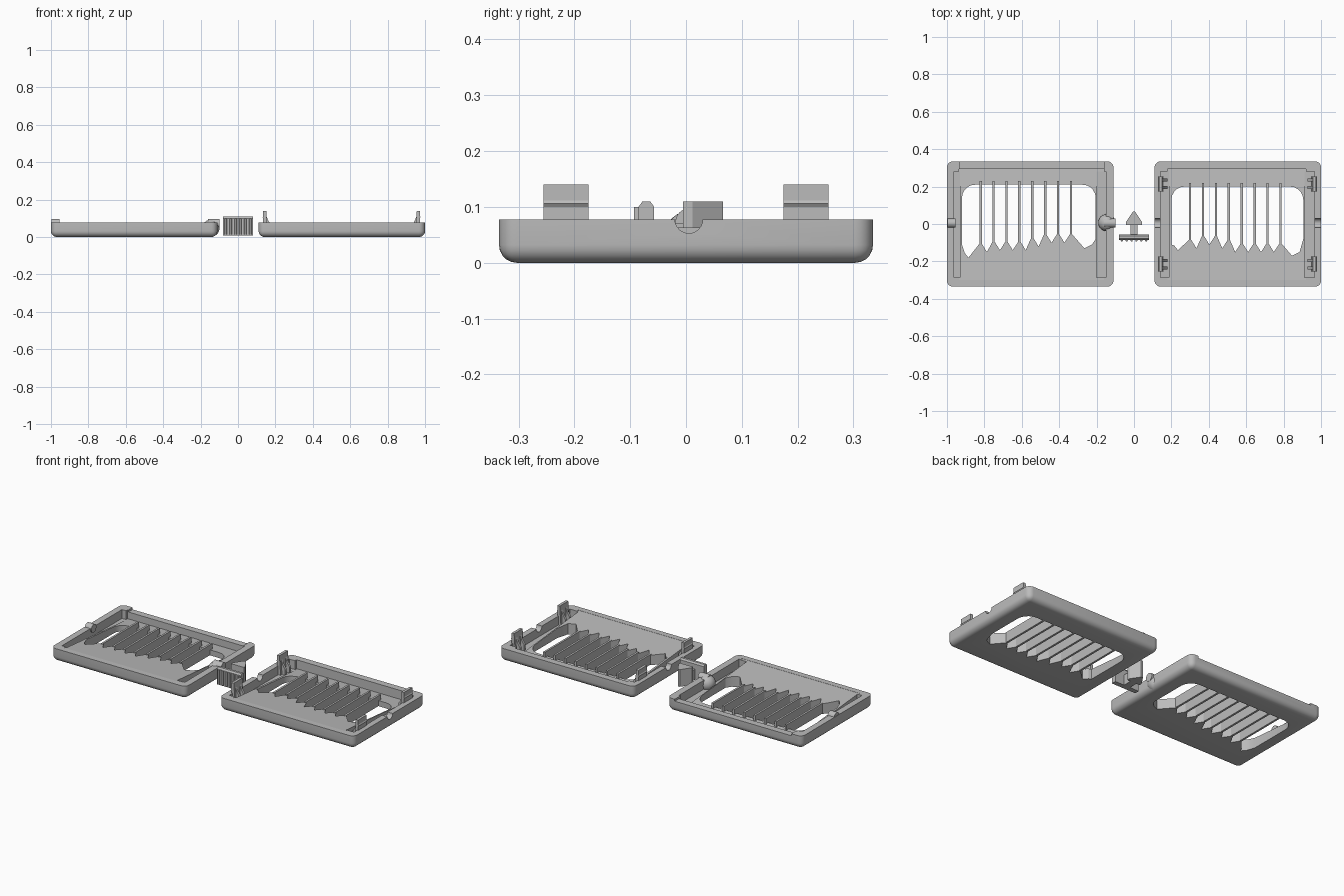
import bpy, bmesh, math
from mathutils import Matrix, Vector

if "Cube" in bpy.data.objects:
    bpy.data.objects.remove(bpy.data.objects["Cube"], do_unlink=True)

grey = bpy.data.materials.new("plain_grey")
grey.use_nodes = True
grey.diffuse_color = (0.5, 0.5, 0.5, 1)
grey.node_tree.nodes["Principled BSDF"].inputs["Base Color"].default_value = (0.5, 0.5, 0.5, 1)


def finish(name, bm):
    bmesh.ops.recalc_face_normals(bm, faces=bm.faces)
    mesh = bpy.data.meshes.new(name)
    bm.to_mesh(mesh)
    bm.free()
    mesh.materials.append(grey)
    ob = bpy.data.objects.new(name, mesh)
    bpy.context.scene.collection.objects.link(ob)
    return ob


def prism(name, outline, axis, lo, hi):
    """Extrude a 2D outline along x, y or z."""
    def place(p, t):
        return {"x": (t, *p), "y": (p[0], t, p[1]), "z": (*p, t)}[axis]
    bm = bmesh.new()
    face = bm.faces.new([bm.verts.new(place(p, lo)) for p in outline])
    out = bmesh.ops.extrude_face_region(bm, geom=[face])["geom"]
    shift = Vector(place((0, 0), hi - lo))
    bmesh.ops.translate(bm, vec=shift, verts=[v for v in out if isinstance(v, bmesh.types.BMVert)])
    return finish(name, bm)


def box(name, x0, x1, y0, y1, z0, z1):
    return prism(name, [(x0, y0), (x1, y0), (x1, y1), (x0, y1)], "z", z0, z1)


def rod(name, x0, x1, y, z, r):
    ring = [(y + r * math.cos(a), z + r * math.sin(a)) for a in (math.tau * i / 24 for i in range(24))]
    return prism(name, ring, "x", x0, x1)


def cut(target, cutter):
    cutter.hide_render = True
    mod = target.modifiers.new("cut", "BOOLEAN")
    mod.operation, mod.solver, mod.object = "DIFFERENCE", "EXACT", cutter
    bpy.context.view_layer.objects.active = target
    bpy.ops.object.modifier_apply(modifier=mod.name)
    bpy.data.objects.remove(cutter, do_unlink=True)


def smooth(ob, angle=30):
    bpy.ops.object.select_all(action="DESELECT")
    ob.select_set(True)
    bpy.context.view_layer.objects.active = ob
    bpy.ops.object.shade_smooth_by_angle(angle=math.radians(angle))


RIM = 0.078


def tray_body(name, x0, x1):
    """Block with rounded sides and underside and a sharp rim."""
    bm = bmesh.new()
    size = Matrix.Diagonal((x1 - x0, 0.67, RIM, 1))
    bmesh.ops.create_cube(bm, size=1, matrix=Matrix.Translation(((x0 + x1) / 2, 0, RIM / 2)) @ size)
    edges = [e for e in bm.edges if min(v.co.z for v in e.verts) < 0.01]
    bmesh.ops.bevel(bm, geom=edges, offset=0.032, segments=5, profile=0.5, affect="EDGES")
    return finish(name, bm)


def window_outline(x0, x1, top, ribs, troughs):
    """Rounded at the back, a saw-tooth edge at the front."""
    r = 0.07
    pts = []
    for cx, start in ((x1 - r, 0), (x0 + r, 90)):
        for i in range(6):
            a = math.radians(start + 18 * i)
            pts.append((cx + r * math.cos(a), top - r + r * math.sin(a)))
    pts += [(x0, -0.11), (x0 + 0.015, troughs[0] + 0.025), (x0 + 0.035, troughs[0])]
    for i, x in enumerate(ribs):
        if i:
            pts.append((x - 0.035, troughs[i]))
        peak = max(troughs[i], troughs[i + 1]) + 0.045
        pts += [(x - 0.006, peak), (x + 0.006, peak)]
    pts += [(x1 - 0.06, troughs[-1]), (x1 - 0.02, troughs[-1] + 0.02), (x1, -0.08)]
    return pts


def make_tray(side, x0, x1, cavity, channels, window, top, first_rib, troughs):
    tray = tray_body(side + "_tray", x0, x1)
    # sloping floor that rises to the front rim
    slope = [(0.295, 0.025), (0.295, 0.2), (-0.3, 0.2), (-0.3, RIM - 0.001)]
    cut(tray, prism("floor_cutter", slope, "x", *cavity))
    for a, b in channels:
        cut(tray, box("channel_cutter", a, b, -0.285, 0.28, 0.025, 0.2))
    ribs = [first_rib + 0.069 * i for i in range(8)]
    cut(tray, prism("window_cutter", window_outline(*window, top, ribs, troughs), "z", -0.1, 0.2))
    for i, x in enumerate(ribs):
        front = max(troughs[i], troughs[i + 1]) + 0.035
        box(f"{side}_rib_{i + 1}", x - 0.006, x + 0.006, front, top + 0.02, 0.002, 0.063)
    return tray


right_tray = make_tray("right", -1, -0.11, (-0.935, -0.16), [(-0.962, -0.93), (-0.2, -0.15)],
                       (-0.92, -0.205), 0.21, -0.82,
                       [-0.18, -0.15, -0.14, -0.14, -0.14, -0.12, -0.1, -0.1, -0.13])
left_tray = make_tray("left", 0.11, 1, (0.18, 0.92), [(0.143, 0.188), (0.912, 0.965)],
                      (0.2, 0.905), 0.2, 0.3,
                      [-0.14, -0.13, -0.11, -0.13, -0.15, -0.15, -0.15, -0.15, -0.17])

# lowered middle of one back wall, notches in the other tray
cut(right_tray, box("back_step_cutter", -0.93, -0.16, 0.29, 0.4, 0.066, 0.2))
for a, b in ((0.05, 0.18), (0.93, 1.05)):
    cut(left_tray, rod("notch_cutter", a, b, 0.005, RIM, 0.025))
smooth(right_tray)
smooth(left_tray)

# round pegs that fill the notches, one with a ball
smooth(rod("outer_peg", -0.998, -0.955, 0.005, 0.073, 0.024))
smooth(rod("inner_peg", -0.16, -0.098, 0.005, 0.073, 0.024))
bm = bmesh.new()
bmesh.ops.create_uvsphere(bm, u_segments=24, v_segments=12, radius=0.046,
                          matrix=Matrix.Translation((-0.145, 0.007, 0.047)))
smooth(finish("pivot_ball", bm), 60)

# leaning clips with a barb and paired stiffeners
for name, base, sign in (("inner", 0.135, 1), ("outer", 0.972, -1)):
    plate = [(0, 0.02), (0, 0.1), (-0.004, 0.106), (0, 0.112), (0, 0.14), (0.016, 0.14), (0.024, 0.02)]
    brace = [(0.012, 0.02), (0.012, 0.125), (0.028, 0.085), (0.045, 0.06), (0.045, 0.02)]
    for end, y in (("front", -0.215), ("back", 0.215)):
        prism(f"{name}_{end}_clip", [(base + sign * x, z) for x, z in plate], "y", y - 0.04, y + 0.04)
        for k, dy in enumerate((-0.027, 0.013)):
            prism(f"{name}_{end}_clip_brace_{k + 1}", [(base + sign * x, z) for x, z in brace],
                  "y", y + dy, y + dy + 0.014)

# slider with ridged grip, neck and arrow catch
grip = [(-0.085, 0.008), (-0.085, 0.1), (-0.078, 0.11), (-0.064, 0.11), (-0.057, 0.1), (-0.057, 0.008)]
prism("slider_grip", grip, "x", -0.08, 0.08)
for i in range(6):
    x = -0.065 + 0.026 * i
    smooth(prism(f"grip_ridge_{i + 1}", [(x - 0.007, -0.084), (x - 0.004, -0.093), (x + 0.004, -0.093),
                                         (x + 0.007, -0.084)], "z", 0.014, 0.1))
box("slider_neck", -0.02, 0.02, -0.06, 0.01, 0.008, 0.07)
arrow = [(-0.042, -0.005), (0.042, -0.005), (0.042, 0.012), (0.006, 0.066), (-0.006, 0.066), (-0.042, 0.012)]
prism("slider_catch", arrow, "z", 0.008, 0.11)
